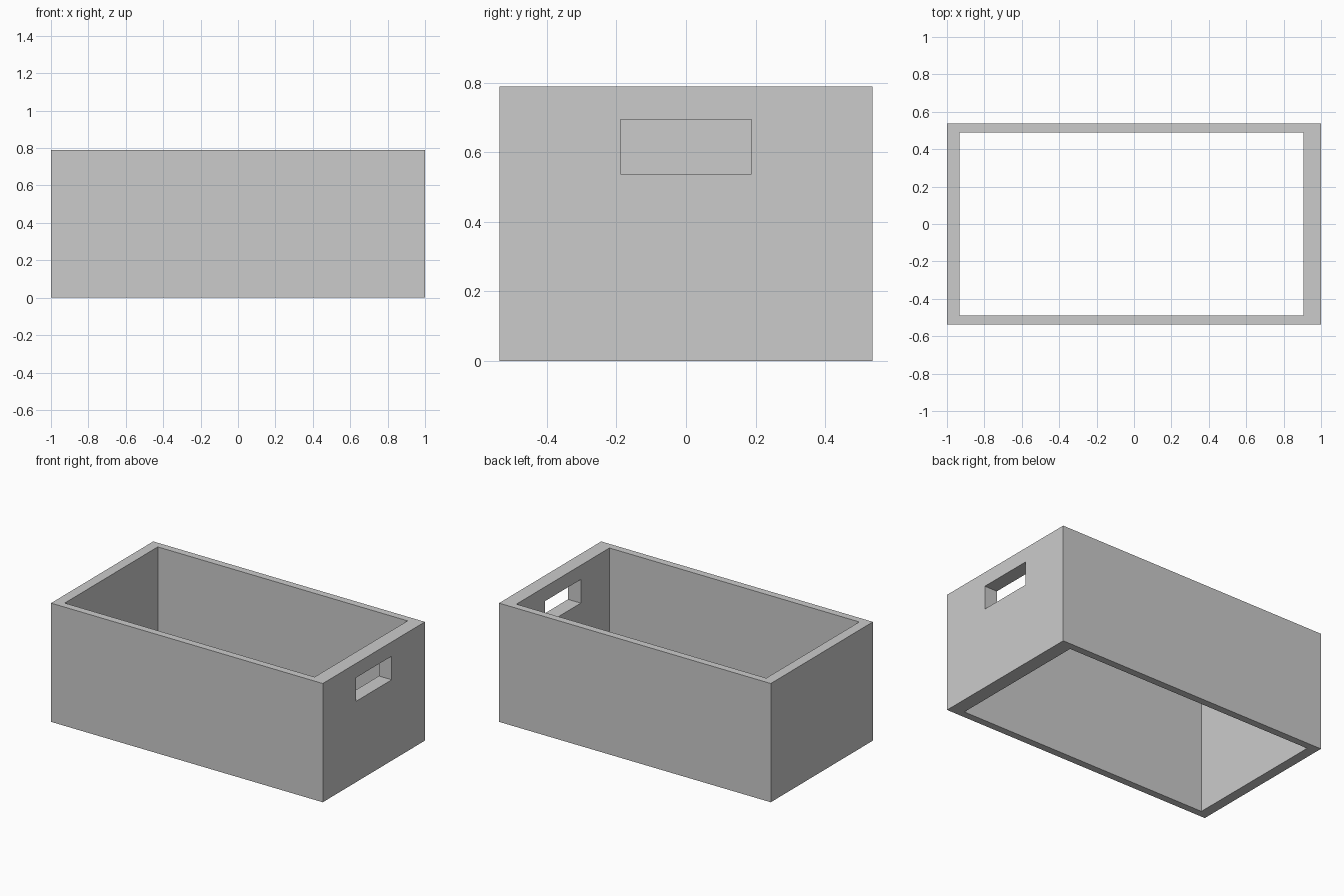
import bpy

if "Cube" in bpy.data.objects:
    bpy.data.objects.remove(bpy.data.objects["Cube"])


def box(name, lo, hi):
    """Axis-aligned box between two corners."""
    centre = [(a + b) / 2 for a, b in zip(lo, hi)]
    bpy.ops.mesh.primitive_cube_add(size=1, location=centre)
    obj = bpy.context.object
    obj.name = name
    obj.scale = [b - a for a, b in zip(lo, hi)]
    bpy.ops.object.transform_apply(location=False, rotation=False, scale=True)
    return obj


def cut(target, cutter):
    """Subtract the cutter from the target, then remove the cutter."""
    mod = target.modifiers.new("cut", 'BOOLEAN')
    mod.operation = 'DIFFERENCE'
    mod.solver = 'EXACT'
    mod.object = cutter
    bpy.context.view_layer.objects.active = target
    bpy.ops.object.modifier_apply(modifier=mod.name)
    bpy.data.objects.remove(cutter)


# Outer block of the crate
crate = box("crate_walls", (-1, -0.537, 0), (1, 0.537, 0.79))

# Open interior, through top and bottom (right wall is thicker)
cut(crate, box("interior_cutter", (-0.933, -0.489, -0.2), (0.906, 0.489, 1)))

# Hand hole through the right wall only
cut(crate, box("handle_cutter", (0.8, -0.188, 0.538), (1.2, 0.188, 0.695)))
